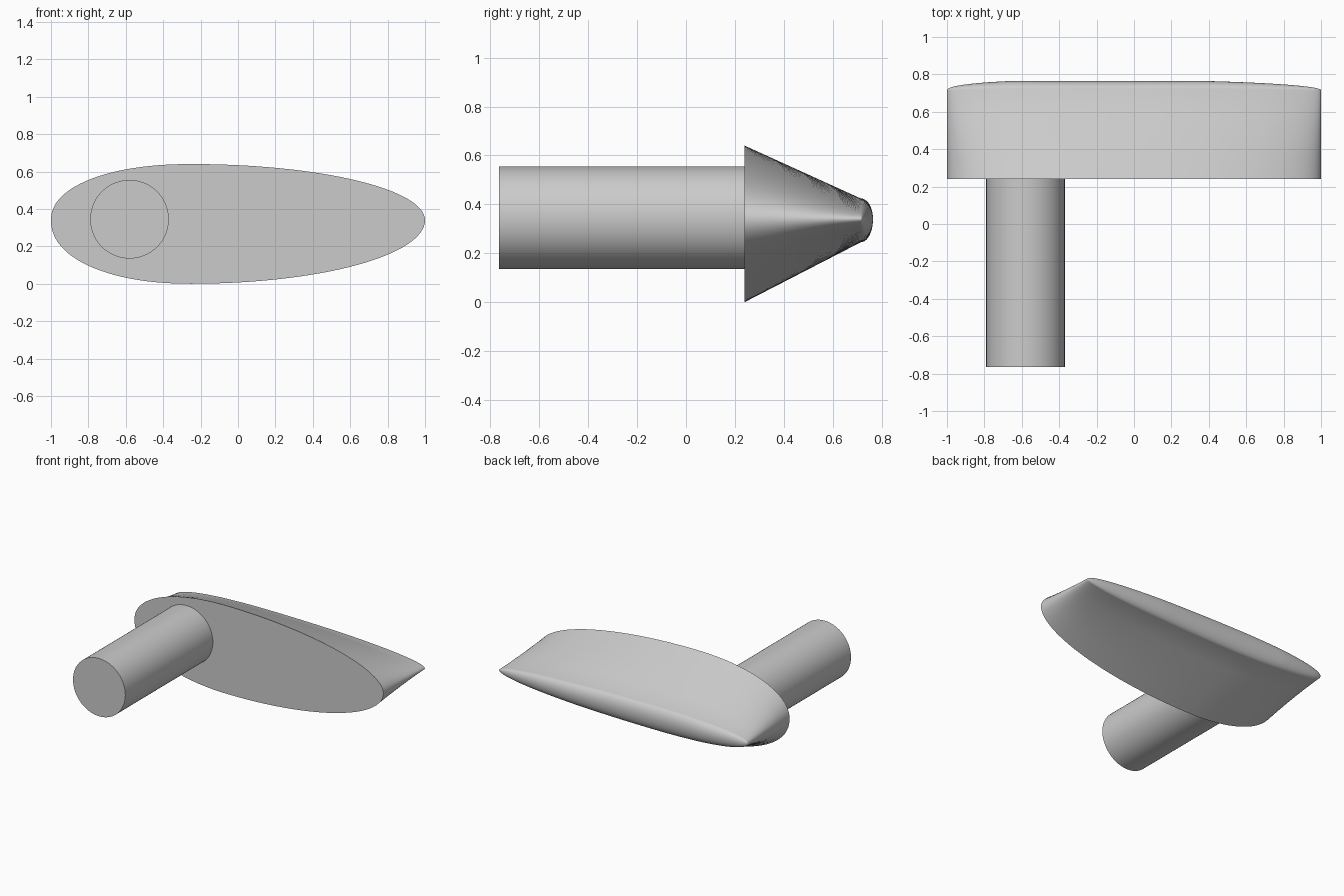
import bpy, bmesh, math
from mathutils import Matrix

cube = bpy.data.objects.get("Cube")
if cube:
    bpy.data.objects.remove(cube, do_unlink=True)

# One plain grey for everything
GREY = (0.6, 0.6, 0.6, 1)
grey = bpy.data.materials.new("plain grey")
grey.use_nodes = True
grey.diffuse_color = GREY
grey.node_tree.nodes["Principled BSDF"].inputs["Base Color"].default_value = GREY


def finish(bm, name):
    bmesh.ops.recalc_face_normals(bm, faces=bm.faces)
    mesh = bpy.data.meshes.new(name)
    bm.to_mesh(mesh)
    bm.free()
    mesh.materials.append(grey)
    obj = bpy.data.objects.new(name, mesh)
    bpy.context.collection.objects.link(obj)
    bpy.ops.object.select_all(action='DESELECT')
    obj.select_set(True)
    bpy.context.view_layer.objects.active = obj
    bpy.ops.object.shade_smooth_by_angle(angle=math.radians(35))
    return obj


# Egg-shaped outline: blunt on one end, long on the other
SEGMENTS = 128
WIDEST_X, AXIS_Z = -0.25, 0.34


def outline(i):
    t = 2 * math.pi * i / SEGMENTS
    c, s = math.cos(t), math.sin(t)
    power = 1.0 if c > 0 else 0.93
    x = WIDEST_X + (1.25 if c > 0 else 0.75) * math.copysign(abs(c) ** power, c)
    height = abs(s) ** power if abs(s) > 1e-6 else 0.0
    z = height * (0.3 if s > 0 else -0.34)
    return x, z, height


# Wedge head: straight taper, then a rounded ridge that fades at both ends
FRONT, SHOULDER, RIDGE, TAPER = 0.24, 0.715, 0.05, 0.28
rings = [(FRONT + (SHOULDER - FRONT) * u, 0, 1 + (TAPER - 1) * u)
         for u in (0, 0.25, 0.5, 0.75, 1)]
STEPS = 10
for j in range(1, STEPS + 1):
    a = math.pi / 2 * j / STEPS
    rings.append((SHOULDER, RIDGE * math.sin(a), TAPER * math.cos(a)))

bm = bmesh.new()
loops = []
for y, rise, scale in rings:
    loop = []
    for i in range(SEGMENTS):
        x, z, height = outline(i)
        fade = min(1, 1.15 * height)
        loop.append(bm.verts.new((x, y + rise * fade, AXIS_Z + z * scale)))
    loops.append(loop)
for a, b in zip(loops, loops[1:]):
    for i in range(SEGMENTS):
        k = (i + 1) % SEGMENTS
        bm.faces.new((a[i], a[k], b[k], b[i]))
bm.faces.new(loops[0])
bmesh.ops.remove_doubles(bm, verts=bm.verts, dist=1e-5)
finish(bm, "wedge_head")

# Round shank standing out of the flat face
START, END = -0.765, 0.25
bm = bmesh.new()
bmesh.ops.create_cone(
    bm, cap_ends=True, segments=96, radius1=0.21, radius2=0.21, depth=END - START,
    matrix=Matrix.Translation((-0.58, (START + END) / 2, 0.345))
    @ Matrix.Rotation(math.pi / 2, 4, 'X'))
finish(bm, "shank")
